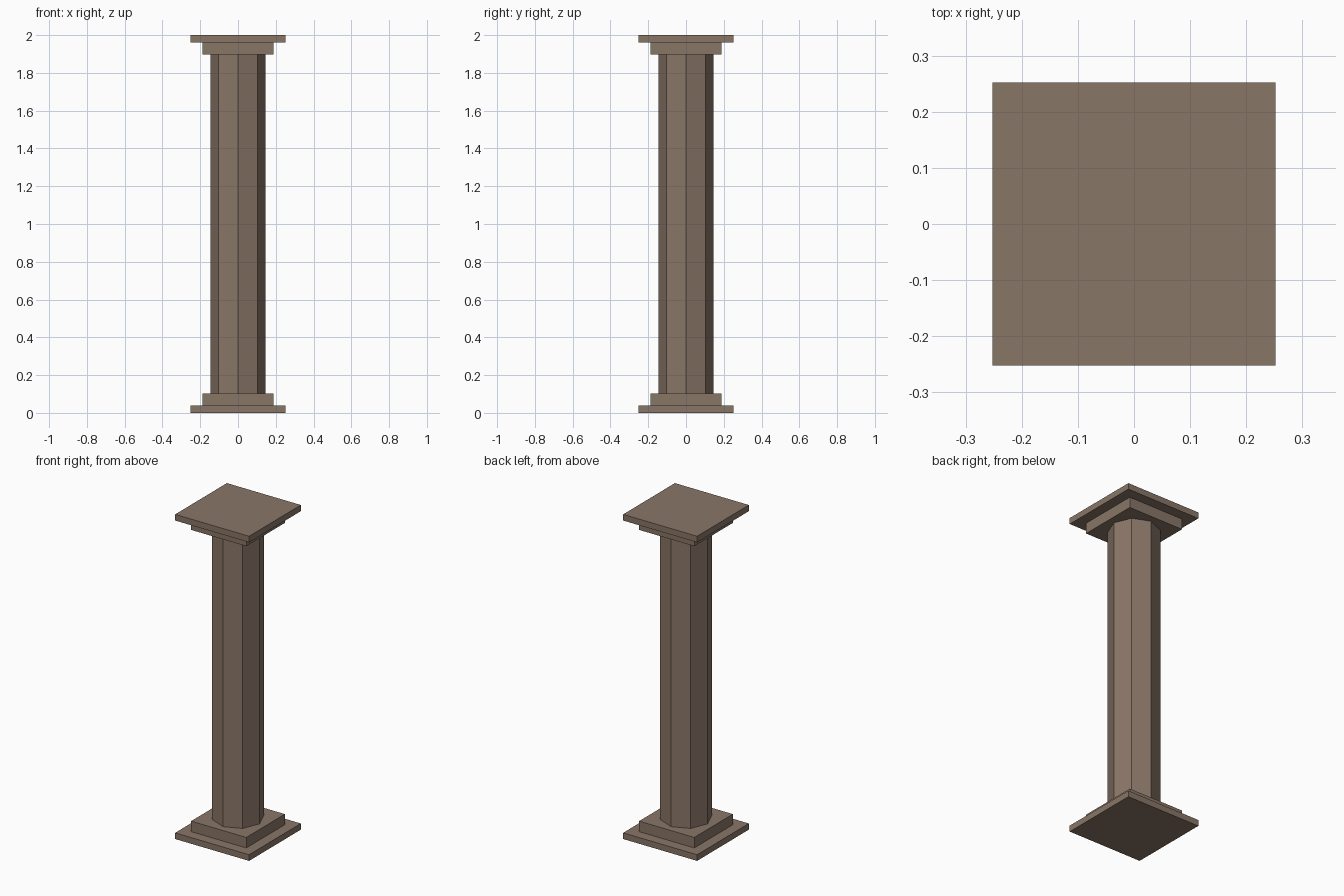
import bpy
import math

default = bpy.data.objects.get("Cube")
if default:
    bpy.data.objects.remove(default, do_unlink=True)

# Single stone colour
stone = bpy.data.materials.new("brown_stone")
stone.use_nodes = True
colour = (0.25, 0.18, 0.135, 1.0)
stone.diffuse_color = colour
stone.node_tree.nodes["Principled BSDF"].inputs["Base Color"].default_value = colour


def prism(name, sides, radius, z0, z1, turn=0.0):
    """Upright flat-sided prism between two heights."""
    bpy.ops.mesh.primitive_cylinder_add(
        vertices=sides, radius=radius, depth=z1 - z0, location=(0, 0, (z0 + z1) / 2))
    obj = bpy.context.object
    obj.name = name
    obj.rotation_euler.z = turn
    bpy.ops.object.transform_apply(location=False, rotation=True, scale=False)
    obj.data.materials.append(stone)
    return obj


def slab(name, half, z0, z1):
    return prism(name, 4, half * math.sqrt(2), z0, z1, math.pi / 4)


HEIGHT = 2.0
PLATE, BLOCK = 0.038, 0.103  # top heights of the two base steps

# Stepped base, and the same steps mirrored as the capital
slab("base_plate", 0.252, 0, PLATE)
slab("base_block", 0.188, PLATE, BLOCK)
slab("capital_block", 0.188, HEIGHT - BLOCK, HEIGHT - PLATE)
slab("capital_plate", 0.252, HEIGHT - PLATE, HEIGHT)

# Octagonal shaft with corners on the axes
prism("shaft", 8, 0.146, BLOCK, HEIGHT - BLOCK)
